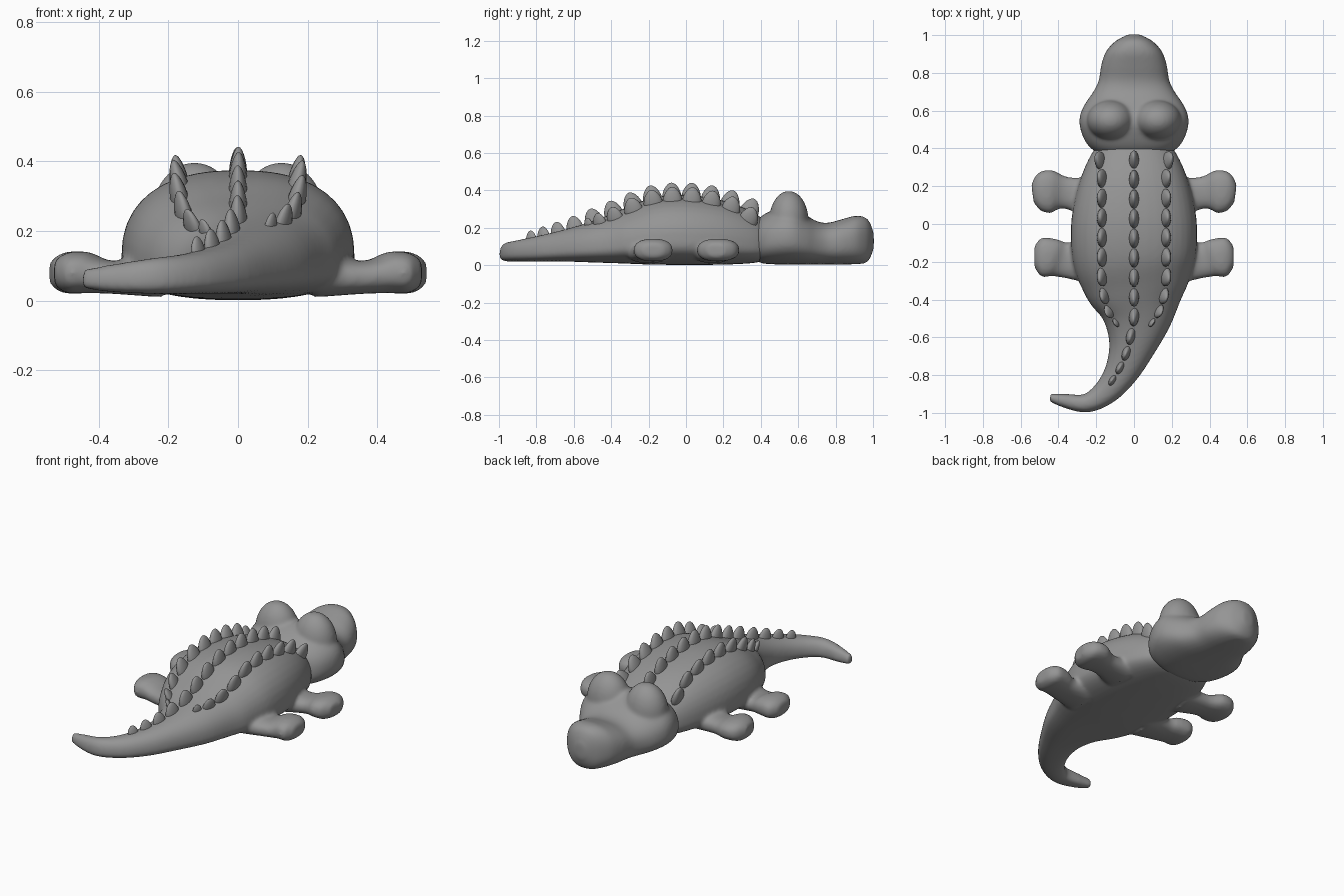
import bpy, bmesh, math
from mathutils import Vector, Matrix
from mathutils.bvhtree import BVHTree

cube = bpy.data.objects.get("Cube")
if cube:
    bpy.data.objects.remove(cube)

grey = bpy.data.materials.new("matte grey")
grey.use_nodes = True
colour = (0.3, 0.3, 0.3, 1)
grey.diffuse_color = colour
grey.node_tree.nodes["Principled BSDF"].inputs["Base Color"].default_value = colour


def spline(stations, steps=5):
    """Smooth curve through the stations, each a tuple of any length."""
    pts = [Vector(s) for s in stations]
    pts = [2 * pts[0] - pts[1]] + pts + [2 * pts[-1] - pts[-2]]
    out = []
    for a, b, c, d in zip(pts, pts[1:], pts[2:], pts[3:]):
        for i in range(steps):
            t = i / steps
            out.append(b + (c - a) * t / 2 + (2 * a - 5 * b + 4 * c - d) * t * t / 2
                       + (3 * b - a - 3 * c + d) * t ** 3 / 2)
    return out + [pts[-2]]


def loft(bm, stations, mid=0.5, power=2.4, sides=40):
    """Skin rounded sections; station = x, y, half width, bottom, top."""
    rows = spline(stations)
    rings = []
    for i, (x, y, w, low, high) in enumerate(rows):
        a, b = rows[max(i - 1, 0)], rows[min(i + 1, len(rows) - 1)]
        tangent = Vector((b[0] - a[0], b[1] - a[1])).normalized()
        zm = low + (high - low) * mid
        ring = []
        for k in range(sides):
            ang = 2 * math.pi * k / sides
            c, s = math.cos(ang), math.sin(ang)
            u = math.copysign(abs(c) ** (2 / power), c) * w
            v = math.copysign(abs(s) ** (2 / power), s)
            z = zm + v * ((high - zm) if s > 0 else (zm - low))
            ring.append(bm.verts.new((x - tangent.y * u, y + tangent.x * u, z)))
        rings.append(ring)
    for p, q in zip(rings, rings[1:]):
        for k in range(sides):
            n = (k + 1) % sides
            bm.faces.new((p[k], p[n], q[n], q[k]))
    bm.faces.new(rings[0][::-1])
    bm.faces.new(rings[-1])
    bmesh.ops.recalc_face_normals(bm, faces=bm.faces)


def finish(name, bm, blend=0):
    mesh = bpy.data.meshes.new(name)
    bm.to_mesh(mesh)
    bm.free()
    mesh.materials.append(grey)
    mesh.shade_smooth()
    ob = bpy.data.objects.new(name, mesh)
    bpy.context.collection.objects.link(ob)
    if blend:
        remesh = ob.modifiers.new("fuse", "REMESH")
        remesh.mode = "VOXEL"
        remesh.voxel_size = 0.01
        remesh.use_smooth_shade = True
        smooth = ob.modifiers.new("soften", "SMOOTH")
        smooth.factor = 0.5
        smooth.iterations = blend
    return ob


# Body with curling tail
body = bmesh.new()
loft(body, [
    (0, .46, .15, .04, .2), (0, .38, .22, .015, .27), (0, .25, .28, .005, .33),
    (0, .1, .32, .002, .365), (0, -.05, .335, .002, .375), (0, -.2, .322, .004, .355),
    (.008, -.35, .272, .01, .295), (.015, -.5, .19, .015, .235),
    (-.012, -.65, .125, .02, .19), (-.068, -.785, .09, .02, .157),
    (-.15, -.89, .068, .02, .135), (-.25, -.948, .05, .02, .122),
    (-.36, -.937, .038, .025, .105), (-.445, -.918, .022, .035, .09)], mid=.32)
skin = BVHTree.FromBMesh(body)

# Legs fused into the body
front_leg = [(.22, .14, .11, .01, .13), (.36, .165, .084, .02, .115),
             (.44, .172, .114, .022, .14), (.5, .165, .1, .022, .138), (.537, .16, .05, .045, .115)]
hind_leg = [(.22, -.2, .12, .01, .13), (.36, -.192, .094, .02, .115),
            (.43, -.178, .1, .022, .14), (.49, -.175, .102, .022, .138), (.528, -.175, .055, .045, .115)]
for leg in (front_leg, hind_leg):
    for side in (1, -1):
        loft(body, [(side * x, *rest) for x, *rest in leg])
finish("body", body, blend=10)

# Head: snout and skull, with raised brows fused on
head = bmesh.new()
loft(head, [(0, y, w, low, high) for y, w, low, high in (
    (.365, .17, .03, .22), (.4, .228, .012, .26), (.45, .265, .006, .29),
    (.52, .288, .004, .315), (.58, .285, .004, .31), (.64, .257, .004, .27),
    (.7, .216, .004, .235), (.76, .187, .004, .227), (.84, .174, .004, .248),
    (.91, .15, .006, .265), (.96, .108, .012, .255), (.985, .07, .04, .225),
    (1.004, .03, .09, .17))], mid=.45)
for side in (1, -1):
    place = Matrix.Translation((side * .125, .55, .24)) @ Matrix.Diagonal((.125, .105, .158, 1))
    bmesh.ops.create_uvsphere(head, u_segments=32, v_segments=20, radius=1, matrix=place)
finish("head", head, blend=12)


# Rows of back scales seated on the skin
def scale_row(name, path, lean, size):
    bm = bmesh.new()
    for i, (x, y) in enumerate(path):
        hit, normal, _, _ = skin.ray_cast(Vector((x, y, 1)), Vector((0, 0, -1)))
        if hit is None:
            continue
        a, b = path[max(i - 1, 0)], path[min(i + 1, len(path) - 1)]
        along = Vector((a[0] - b[0], a[1] - b[1], 0))
        up = Vector((0, 0, 1)).lerp(normal, lean).normalized()
        across = along.cross(up).normalized()
        along = up.cross(across)
        k = size(i, len(path))
        turn = Matrix((across, along, up)).transposed().to_4x4()
        shape = Matrix.Diagonal((.026 * k, .051 * k, .068 * k, 1))
        made = bmesh.ops.create_uvsphere(bm, u_segments=16, v_segments=12, radius=1)["verts"]
        for v in made:
            # taper toward the tip
            v.co.x *= 1 - .25 * v.co.z
            v.co.y *= 1 - .2 * v.co.z
        bmesh.ops.transform(bm, matrix=Matrix.Translation(hit) @ turn @ shape, verts=made)
    finish(name, bm)


middle = [(0, .34 - .104 * i) for i in range(9)]
middle += [(-.018, -.595), (-.042, -.685), (-.075, -.762), (-.115, -.828)]
scale_row("middle_scales", middle, .8, lambda i, n: 1 if i < 9 else 1 - .1 * (i - 8))

flank = [(.18, .335)] + [(.17, .24 - .104 * i) for i in range(6)]
flank += [(.158, -.38), (.132, -.462), (.095, -.522)]
for side, name in ((1, "left_scales"), (-1, "right_scales")):
    scale_row(name, [(side * x, y) for x, y in flank], .6,
              lambda i, n: 1 if i < n - 3 else (.9, .75, .5)[i - n + 3])
